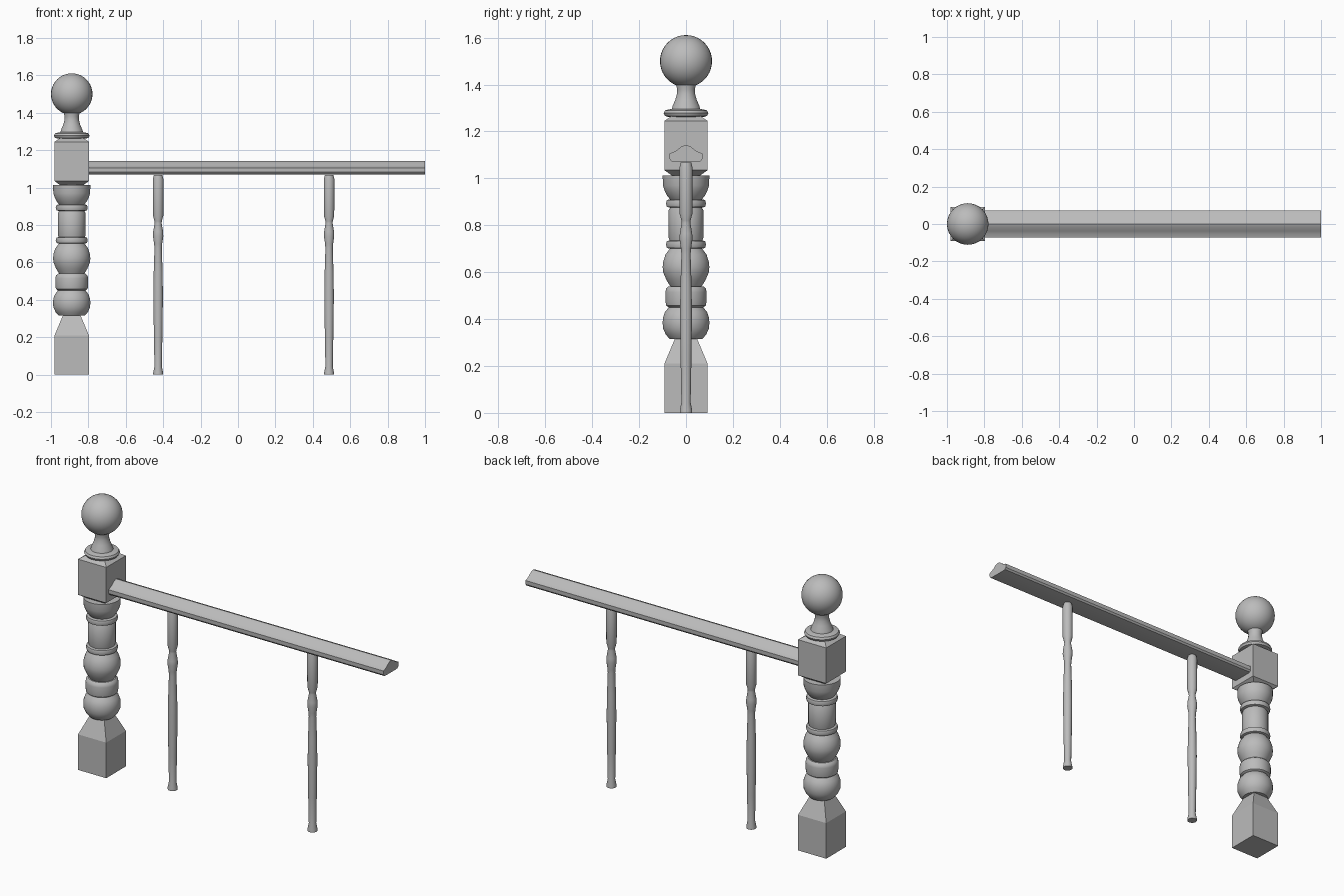
import bpy, bmesh, math

cube = bpy.data.objects.get("Cube")
if cube:
    bpy.data.objects.remove(cube, do_unlink=True)

POST_X = -0.889
HALF = 0.092

grey = bpy.data.materials.new("plain grey")
grey.use_nodes = True
grey.diffuse_color = (0.5, 0.5, 0.5, 1)
grey.node_tree.nodes["Principled BSDF"].inputs["Base Color"].default_value = (0.5, 0.5, 0.5, 1)


def finish(name, bm, angle=None):
    """Turn a bmesh into a named object, smooth below the given angle."""
    bmesh.ops.recalc_face_normals(bm, faces=bm.faces[:])
    mesh = bpy.data.meshes.new(name)
    bm.to_mesh(mesh)
    bm.free()
    mesh.materials.append(grey)
    obj = bpy.data.objects.new(name, mesh)
    bpy.context.collection.objects.link(obj)
    if angle:
        bpy.ops.object.select_all(action='DESELECT')
        obj.select_set(True)
        bpy.context.view_layer.objects.active = obj
        bpy.ops.object.shade_smooth_by_angle(angle=math.radians(angle))
    return obj


def skin(bm, loops):
    """Join closed vertex loops in order and cap both ends."""
    for a, b in zip(loops, loops[1:]):
        n = len(a)
        for i in range(n):
            j = (i + 1) % n
            bm.faces.new((a[i], a[j], b[j], b[i]))
    bm.faces.new(loops[0])
    bm.faces.new(loops[-1])


def turned(name, x, profile, sides=32, angle=38):
    """Lathe a (radius, height) profile about a vertical axis."""
    bm = bmesh.new()
    loops = []
    for r, z in profile:
        turn = [math.tau * (i + 0.5) / sides for i in range(sides)]
        loops.append([bm.verts.new((x + r * math.cos(t), r * math.sin(t), z)) for t in turn])
    skin(bm, loops)
    return finish(name, bm, angle)


def squared(name, profile):
    """Square block from (half width, height) pairs."""
    return turned(name, POST_X, [(w * math.sqrt(2), z) for w, z in profile], 4, None)


# Square blocks of the newel post
squared("post_base", [(HALF, 0), (HALF, 0.21), (0.047, 0.317)])
squared("post_block", [(0.06, 1.012), (HALF, 1.035), (HALF, 1.245), (0.055, 1.27)])

# Turned shaft of the post
turned("lower_bulb", POST_X, [
    (0.07, 0.315), (0.087, 0.335), (0.099, 0.362), (0.1, 0.385),
    (0.099, 0.405), (0.09, 0.43), (0.074, 0.45)])
turned("middle_ring", POST_X, [
    (0.074, 0.45), (0.085, 0.458), (0.088, 0.475), (0.088, 0.515),
    (0.085, 0.53), (0.074, 0.54)])
turned("upper_bulb", POST_X, [
    (0.066, 0.538), (0.083, 0.565), (0.098, 0.6), (0.1, 0.622),
    (0.098, 0.645), (0.088, 0.675), (0.068, 0.702)])
turned("shaft_drum", POST_X, [
    (0.07, 0.7), (0.07, 0.735), (0.074, 0.745), (0.074, 0.865),
    (0.068, 0.875), (0.068, 0.91)])
for name, z in (("lower_bead", 0.718), ("upper_bead", 0.893)):
    turned(name, POST_X, [
        (0.07, z - 0.018), (0.082, z - 0.014), (0.086, z),
        (0.082, z + 0.014), (0.07, z + 0.018)])
turned("shaft_cup", POST_X, [
    (0.066, 0.908), (0.08, 0.925), (0.092, 0.948), (0.099, 0.97), (0.1, 1.013)])

# Finial: collar, flared neck and ball
turned("finial_collar", POST_X, [
    (0.075, 1.262), (0.09, 1.266), (0.096, 1.278), (0.09, 1.29), (0.06, 1.297)])
turned("finial_neck", POST_X, [
    (0.062, 1.292), (0.057, 1.31), (0.046, 1.335), (0.039, 1.36),
    (0.038, 1.38), (0.044, 1.405)])
bm = bmesh.new()
bmesh.ops.create_uvsphere(bm, u_segments=32, v_segments=20, radius=0.111)
bmesh.ops.translate(bm, verts=bm.verts[:], vec=(POST_X, 0, 1.5))
finish("finial_ball", bm, 38)

# Handrail: mirrored cross-section swept along x
half = [(0.05, 1.071), (0.062, 1.073), (0.07, 1.083), (0.071, 1.106),
        (0.056, 1.111), (0.038, 1.121), (0.02, 1.136)]
section = half + [(0, 1.143)] + [(-y, z) for y, z in reversed(half)]
bm = bmesh.new()
skin(bm, [[bm.verts.new((x, y, z)) for y, z in section] for x in (POST_X + HALF - 0.005, 1)])
finish("handrail", bm, 35)

# Balusters
spindle = [(0.027, 0), (0.027, 0.01), (0.02, 0.045), (0.023, 0.2), (0.026, 0.42),
           (0.024, 0.55), (0.02, 0.675), (0.022, 0.7), (0.028, 0.74), (0.027, 0.765),
           (0.019, 0.81), (0.02, 0.82), (0.028, 0.85), (0.029, 1.045), (0.023, 1.067)]
for name, x in (("right_baluster", -0.427), ("left_baluster", 0.487)):
    turned(name, x, spindle, 16)
